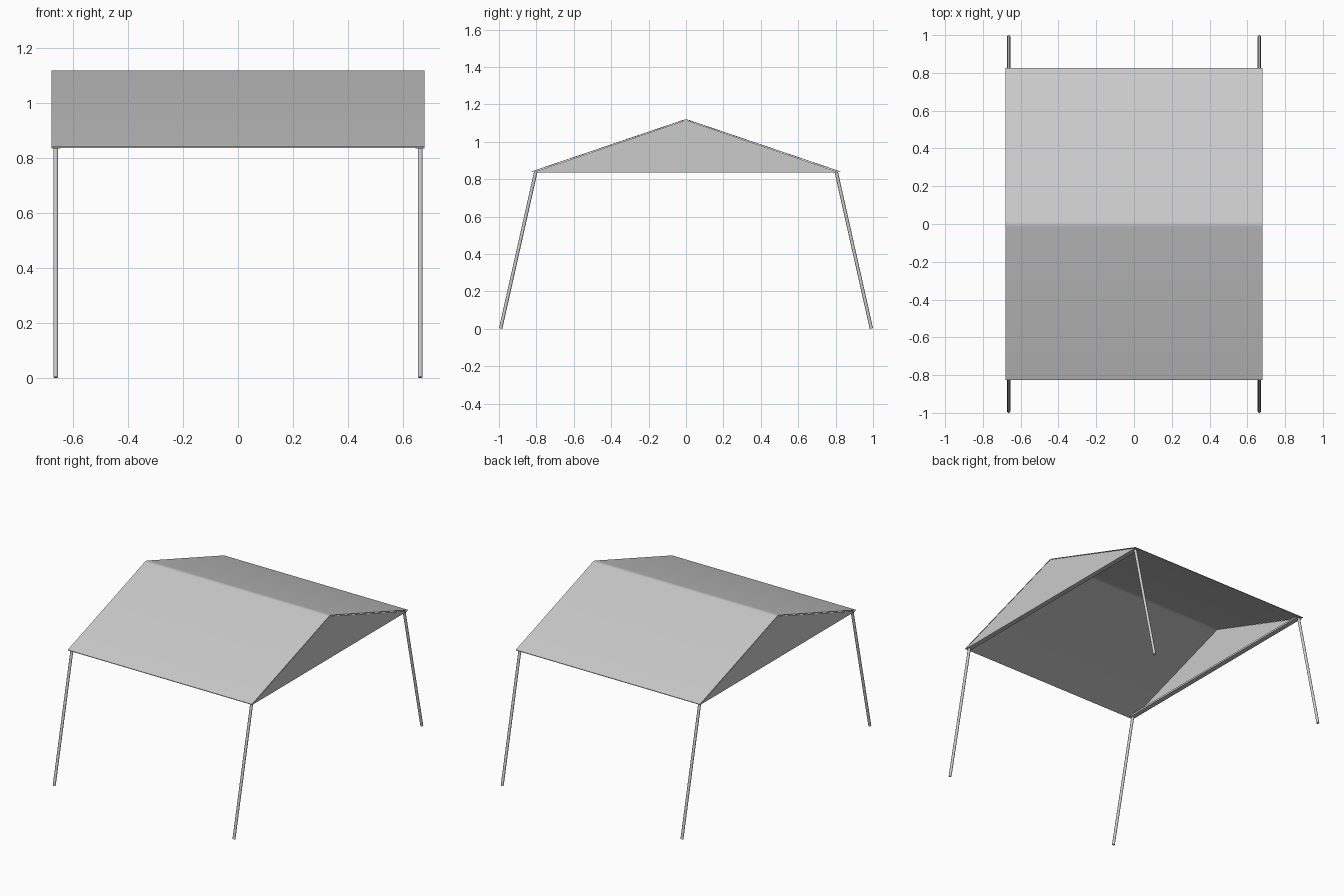
import bpy
import bmesh
from mathutils import Vector

if "Cube" in bpy.data.objects:
    bpy.data.objects.remove(bpy.data.objects["Cube"], do_unlink=True)

HALF_X, EAVE_Y, EAVE_Z, RIDGE_Z = 0.68, 0.825, 0.842, 1.12
BASE_Z, SKIN = 0.838, 0.004

grey = bpy.data.materials.new("light_grey")
grey.use_nodes = True
colour = (0.6, 0.6, 0.6, 1)
grey.diffuse_color = colour
grey.node_tree.nodes["Principled BSDF"].inputs["Base Color"].default_value = colour


def extrude_x(name, profile, x0, x1):
    """Closed prism from a (y, z) profile, running from x0 to x1."""
    bm = bmesh.new()
    face = bm.faces.new([bm.verts.new((x0, y, z)) for y, z in profile])
    moved = bmesh.ops.extrude_face_region(bm, geom=[face])["geom"]
    verts = [v for v in moved if isinstance(v, bmesh.types.BMVert)]
    bmesh.ops.translate(bm, verts=verts, vec=(x1 - x0, 0, 0))
    bmesh.ops.recalc_face_normals(bm, faces=bm.faces)
    mesh = bpy.data.meshes.new(name)
    bm.to_mesh(mesh)
    bm.free()
    mesh.materials.append(grey)
    obj = bpy.data.objects.new(name, mesh)
    bpy.context.collection.objects.link(obj)
    return obj


def smooth(obj, angle):
    bpy.ops.object.select_all(action="DESELECT")
    obj.select_set(True)
    bpy.context.view_layer.objects.active = obj
    bpy.ops.object.shade_smooth_by_angle(angle=angle)


# Canopy: thin sheet with a softly rounded ridge
half = [(EAVE_Y, EAVE_Z), (0.015, RIDGE_Z - 0.003)]
upper = half + [(0, RIDGE_Z)] + [(-y, z) for y, z in reversed(half)]
lower = [(y, z - SKIN) for y, z in reversed(upper)]
canopy = extrude_x("canopy", upper + lower, -HALF_X, HALF_X)
smooth(canopy, 0.4)

# Gable ends: triangular panel with a bar along its foot
triangle = [(-0.815, BASE_Z), (0.815, BASE_Z), (0, RIDGE_Z - SKIN)]
bar = [(-0.815, BASE_Z - 0.002), (0.815, BASE_Z - 0.002),
       (0.79, BASE_Z + 0.01), (-0.79, BASE_Z + 0.01)]
for side, sx in (("left", 1), ("right", -1)):
    extrude_x(side + "_gable", triangle, sx * (HALF_X - 0.004), sx * HALF_X)
    extrude_x(side + "_gable_bar", bar, sx * (HALF_X - 0.033), sx * HALF_X)

# Splayed legs
for side, sx in (("left", 1), ("right", -1)):
    for end, sy in (("front", -1), ("back", 1)):
        top = Vector((sx * 0.664, sy * 0.803, 0.84))
        foot = Vector((sx * 0.664, sy * 0.991, 0.002))
        axis = top - foot
        bpy.ops.mesh.primitive_cylinder_add(
            vertices=12, radius=0.009, depth=axis.length, location=(top + foot) / 2,
            rotation=axis.to_track_quat("Z", "Y").to_euler())
        leg = bpy.context.object
        leg.name = f"{end}_{side}_leg"
        leg.data.materials.append(grey)
        smooth(leg, 0.7)
